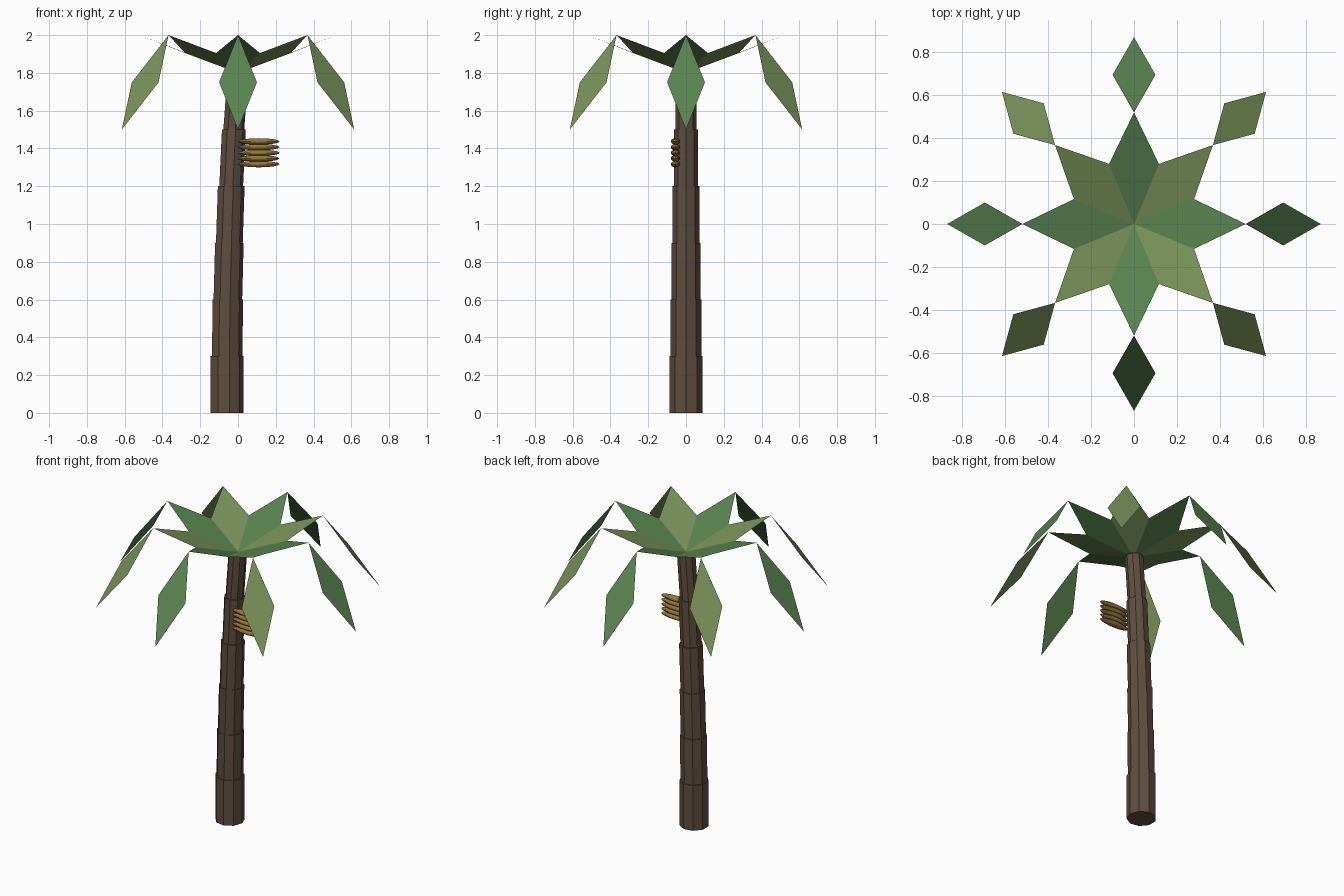
import bpy, bmesh, math
from mathutils import Matrix, Vector

if "Cube" in bpy.data.objects:
    bpy.data.objects.remove(bpy.data.objects["Cube"])


def material(name, rgb):
    m = bpy.data.materials.new(name)
    m.diffuse_color = (*rgb, 1)
    m.use_nodes = True
    m.node_tree.nodes["Principled BSDF"].inputs["Base Color"].default_value = m.diffuse_color
    return m


bark = material("bark", (0.115, 0.075, 0.052))
green = material("leaf_green", (0.10, 0.23, 0.08))
olive = material("leaf_olive", (0.19, 0.28, 0.10))
gold = material("fruit_gold", (0.30, 0.18, 0.05))


def finish(bm, name, mat):
    me = bpy.data.meshes.new(name)
    bm.to_mesh(me)
    bm.free()
    me.materials.append(mat)
    ob = bpy.data.objects.new(name, me)
    bpy.context.collection.objects.link(ob)
    return ob


# Trunk: stacked nine-sided segments, thinner and leaning further with height
radii = [0.09, 0.083, 0.078, 0.073, 0.065, 0.057]
centres = [-0.06, -0.06, -0.056, -0.048, -0.038, -0.024, -0.002]
SIDES, STEP = 9, 0.3
for i, r in enumerate(radii):
    bm = bmesh.new()
    rings = []
    for k in (i, i + 1):
        rings.append([bm.verts.new((centres[k] + r * math.cos(a), r * math.sin(a), k * STEP))
                      for a in (2 * math.pi * j / SIDES for j in range(SIDES))])
    low, high = rings
    bm.faces.new(low[::-1])
    bm.faces.new(high)
    for j in range(SIDES):
        n = (j + 1) % SIDES
        bm.faces.new((low[j], low[n], high[n], high[j]))
    finish(bm, f"trunk_segment_{i + 1}", bark)

# Fronds: a rising inner diamond and a drooping outer diamond, eight times round
inner = [(0, 0, 1.8), (0.28, -0.116, 1.905), (0.52, 0, 2.0), (0.28, 0.116, 1.905)]
outer = [(0.52, 0, 2.0), (0.695, -0.1, 1.75), (0.87, 0, 1.5), (0.695, 0.1, 1.75)]
for i in range(8):
    turn = Matrix.Rotation(i * math.pi / 4, 3, 'Z')
    bm = bmesh.new()
    for diamond in (inner, outer):
        bm.faces.new([bm.verts.new(turn @ Vector(p)) for p in diamond])
    finish(bm, f"frond_{i + 1}", olive if i % 2 else green)

# Fruit bunch: five long flattened pods stacked beside the trunk
for i in range(5):
    bm = bmesh.new()
    bmesh.ops.create_uvsphere(bm, u_segments=16, v_segments=8, radius=1)
    bmesh.ops.scale(bm, vec=(0.11, 0.025, 0.017), verts=bm.verts)
    bmesh.ops.translate(bm, vec=(0.11, -0.055, 1.317 + 0.03 * i), verts=bm.verts)
    finish(bm, f"fruit_{i + 1}", gold)
